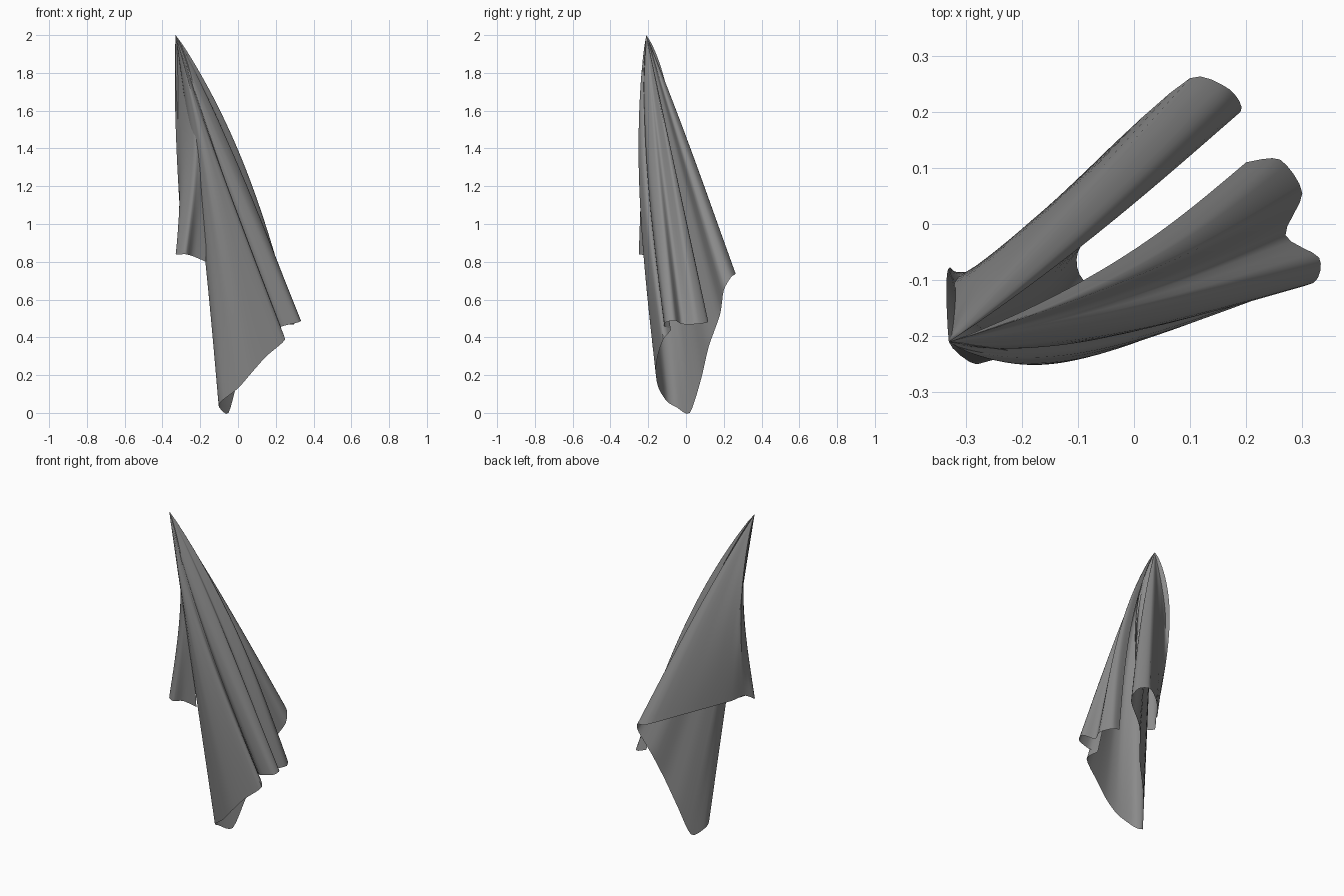
import bpy, bmesh, math
from mathutils import Vector

cube = bpy.data.objects.get("Cube")
if cube:
    bpy.data.objects.remove(cube)

APEX = Vector((-0.33, -0.21, 2.0))
ROWS = 28
STEPS = 4

# Hem corners in order around the cloth: x, y, z, then sideways bow of the rib
HEM = [
    # middle fold
    (.2, .11, .5, .06, 0), (.26, .115, .48, .085, 0),
    (.3, .055, .47, .08, .01), (.27, -.02, .47, .05, 0),
    # front right fold
    (.33, -.06, .49, .03, -.01), (.32, -.105, .48, 0, -.03),
    (.24, -.115, .46, 0, -.04), (.2, -.08, .44, 0, -.05),
    # front panel
    (.25, -.12, .39, -.02, -.055), (.15, -.15, .3, 0, -.06),
    (.07, -.16, .21, .02, -.06), (0, -.145, .13, .03, -.06),
    (-.09, -.1, .06, .03, -.04), (-.1, -.05, .03, .02, -.02),
    # back inner layer, rising from the lowest corner
    (-.05, .02, 0, 0, 0), (0, .08, .18, 0, 0), (.06, .12, .35, 0, 0),
    (.11, .18, .52, 0, 0), (.19, .2, .65, .02, 0),
    # back fold and outer back panel
    (.17, .24, .72, .02, 0), (.1, .26, .74, .01, .01),
    (-.08, .1, .8, -.01, .02), (-.25, -.09, .85, -.02, .06),
    # left flap
    (-.295, -.16, .87, -.015, .11), (-.33, -.21, .84, .05, .04),
    (-.28, -.25, .84, .08, 0), (-.24, -.2, .83, .09, -.02),
    (-.17, -.17, .8, .06, -.02),
]


def blend(a, b, c, d, t):
    """Smooth curve through b and c with softened overshoot."""
    m0, m1 = (c - a) * .4, (d - b) * .4
    limit = (c - b).length
    m0 = m0 * min(1, limit / max(m0.length, 1e-6))
    m1 = m1 * min(1, limit / max(m1.length, 1e-6))
    s, q = t * t, t * t * t
    return (b * (2 * q - 3 * s + 1) + m0 * (q - 2 * s + t)
            + c * (3 * s - 2 * q) + m1 * (q - s))


def rib(hem, bow):
    """Points of one hanging rib below the pinned top."""
    points = []
    for row in range(1, ROWS + 1):
        t = row / ROWS
        points.append(APEX.lerp(hem, t) + bow * math.sin(math.pi * t ** .8))
    return points


# Cloth: ribs spread from the pinned top to the wavy hem
bm = bmesh.new()
top = bm.verts.new(APEX)
ends = [Vector(h[:3]) for h in HEM]
bows = [Vector((h[3], h[4], 0)) for h in HEM]
last = len(HEM) - 1
columns = []
for i in range(last):
    near = [ends[min(max(i + k, 0), last)] for k in (-1, 0, 1, 2)]
    for step in range(STEPS):
        t = step / STEPS
        bow = bows[i].lerp(bows[i + 1], t)
        columns.append([bm.verts.new(p) for p in rib(blend(*near, t), bow)])
columns.append([bm.verts.new(p) for p in rib(ends[last], bows[last])])
for left, right in zip(columns, columns[1:]):
    bm.faces.new((top, left[0], right[0]))
    for r in range(ROWS - 1):
        bm.faces.new((left[r], left[r + 1], right[r + 1], right[r]))
bmesh.ops.recalc_face_normals(bm, faces=bm.faces)

mesh = bpy.data.meshes.new("hanging_cloth")
bm.to_mesh(mesh)
bm.free()
cloth = bpy.data.objects.new("hanging_cloth", mesh)
bpy.context.collection.objects.link(cloth)

# Plain grey fabric
fabric = bpy.data.materials.new("grey_fabric")
fabric.use_nodes = True
grey = (.26, .26, .26, 1)
fabric.diffuse_color = grey
fabric.node_tree.nodes["Principled BSDF"].inputs["Base Color"].default_value = grey
mesh.materials.append(fabric)

bpy.context.view_layer.objects.active = cloth
cloth.select_set(True)
bpy.ops.object.shade_smooth_by_angle(angle=math.radians(60))
